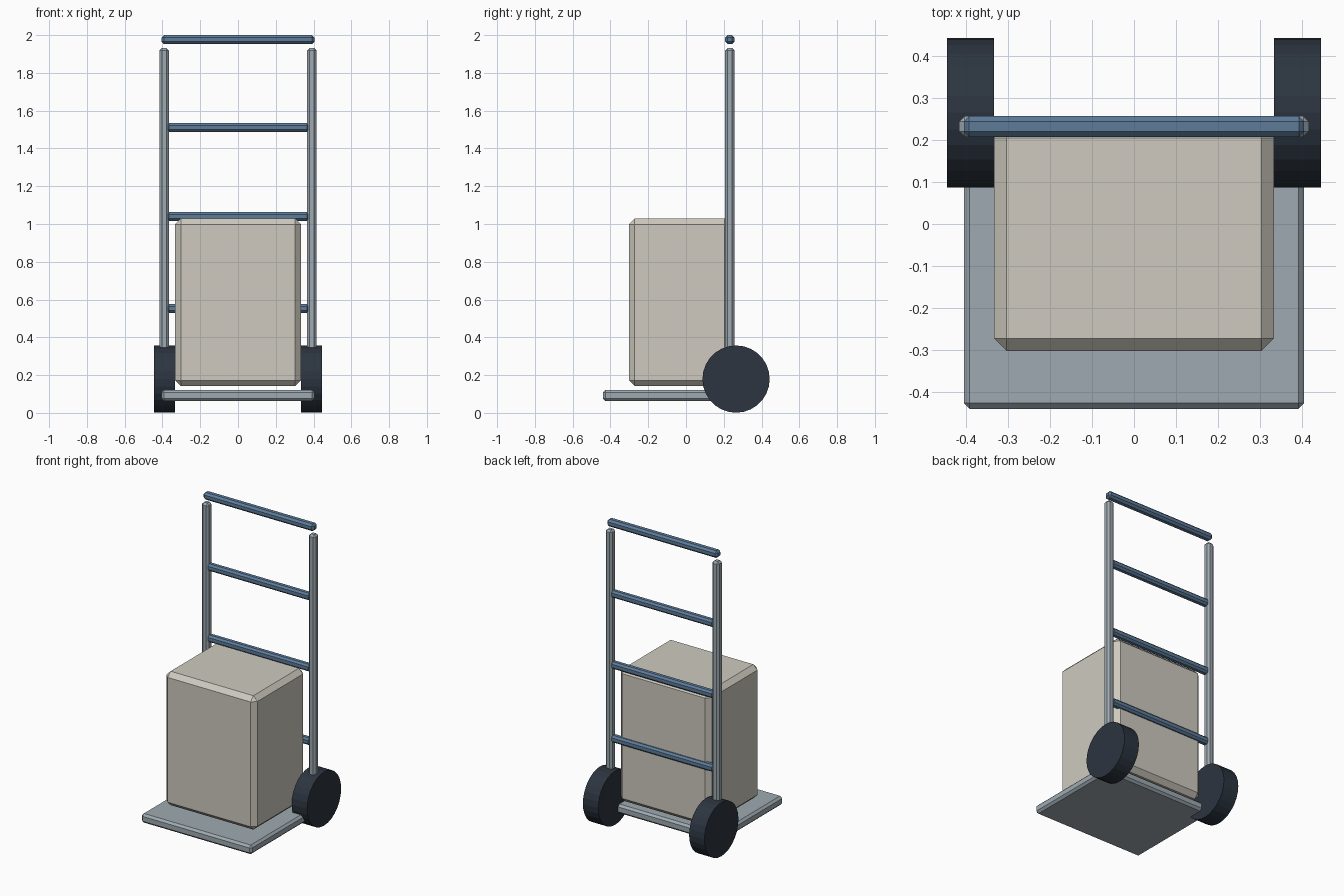
import bpy, bmesh, math
from mathutils import Matrix, Vector

if "Cube" in bpy.data.objects:
    bpy.data.objects.remove(bpy.data.objects["Cube"])


def material(name, color):
    m = bpy.data.materials.new(name)
    m.diffuse_color = (*color, 1)
    m.use_nodes = True
    m.node_tree.nodes["Principled BSDF"].inputs["Base Color"].default_value = m.diffuse_color
    return m


STEEL = material("steel", (0.34, 0.40, 0.44))
BLUE = material("blue_paint", (0.11, 0.20, 0.32))
RUBBER = material("rubber", (0.025, 0.035, 0.05))
CARD = material("cardboard", (0.62, 0.59, 0.52))


def finish(name, bm, mat):
    mesh = bpy.data.meshes.new(name)
    bm.to_mesh(mesh)
    bm.free()
    mesh.materials.append(mat)
    ob = bpy.data.objects.new(name, mesh)
    bpy.context.collection.objects.link(ob)
    return ob


def box(name, lo, hi, chamfer, mat):
    """Chamfered box spanning two opposite corners."""
    lo, hi = Vector(lo), Vector(hi)
    bm = bmesh.new()
    bmesh.ops.create_cube(bm, size=1)
    bmesh.ops.scale(bm, vec=hi - lo, verts=bm.verts)
    bmesh.ops.translate(bm, vec=(lo + hi) / 2, verts=bm.verts)
    bmesh.ops.bevel(bm, geom=bm.edges[:], offset=chamfer, segments=1,
                    affect='EDGES', profile=0.5)
    return finish(name, bm, mat)


def wheel(name, x):
    bm = bmesh.new()
    m = Matrix.Translation((x, 0.265, 0.179)) @ Matrix.Rotation(math.pi / 2, 4, 'Y')
    bmesh.ops.create_cone(bm, cap_ends=True, segments=28, radius1=0.178,
                          radius2=0.178, depth=0.112, matrix=m)
    return finish(name, bm, RUBBER)


# toe plate and the carton floating just above it
box("toe_plate", (-0.405, -0.44, 0.062), (0.405, 0.235, 0.122), 0.014, STEEL)
box("carton", (-0.333, -0.302, 0.142), (0.333, 0.235, 1.028), 0.03, CARD)

# uprights and wheels on both sides
for side, s in (("left", -1), ("right", 1)):
    x = s * 0.391
    box(side + "_upright", (x - 0.025, 0.207, 0.07), (x + 0.025, 0.257, 1.932), 0.013, STEEL)
    wheel(side + "_wheel", s * 0.389)

# cross rungs
for i, z in enumerate((0.553, 1.04, 1.511)):
    box(f"rung_{i + 1}", (-0.378, 0.209, z - 0.023), (0.378, 0.255, z + 0.023), 0.012, BLUE)

# top handle
box("handle_bar", (-0.405, 0.207, 1.953), (0.405, 0.257, 2.0), 0.013, BLUE)
